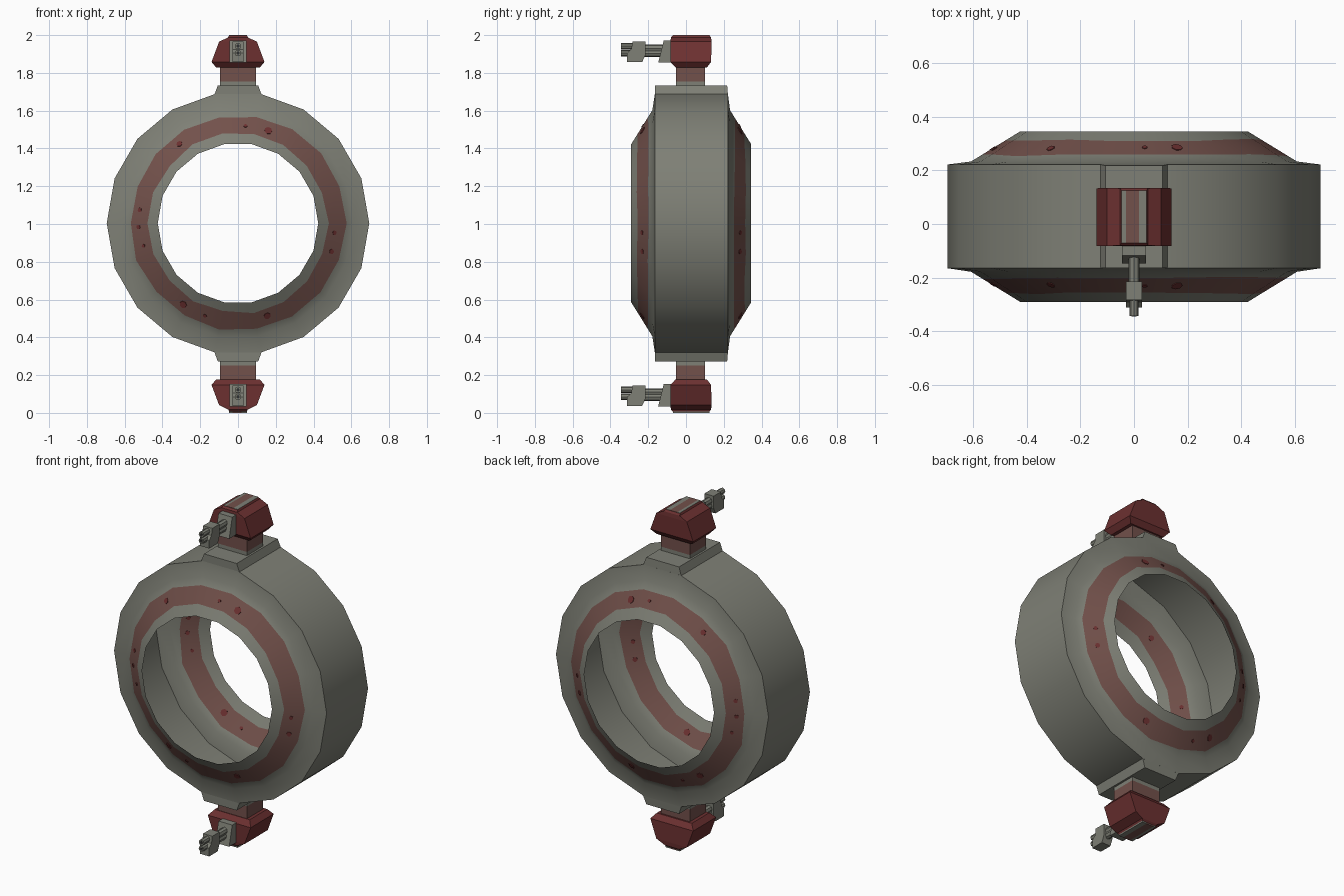
import bpy, bmesh, math, random
from mathutils import Vector

if "Cube" in bpy.data.objects:
    bpy.data.objects.remove(bpy.data.objects["Cube"])

random.seed(4)


def mat(name, rgb):
    m = bpy.data.materials.new(name)
    m.diffuse_color = (*rgb, 1)
    m.use_nodes = True
    m.node_tree.nodes["Principled BSDF"].inputs["Base Color"].default_value = m.diffuse_color
    return m


GREY = mat("warm grey metal", (0.21, 0.215, 0.18))
RUST = mat("worn red paint", (0.17, 0.082, 0.07))
RED = mat("deep red paint", (0.15, 0.03, 0.03))
DARK = mat("dark bore", (0.03, 0.03, 0.028))
MATS = [GREY, RUST, RED, DARK]
CZ = 1.004          # height of the ring centre
SIDES = 18


def finish(bm, name, smooth=False, fix=True):
    if fix:
        bmesh.ops.recalc_face_normals(bm, faces=bm.faces[:])
    me = bpy.data.meshes.new(name)
    bm.to_mesh(me)
    bm.free()
    for m in MATS:
        me.materials.append(m)
    ob = bpy.data.objects.new(name, me)
    bpy.context.collection.objects.link(ob)
    if smooth:
        bpy.ops.object.select_all(action='DESELECT')
        ob.select_set(True)
        bpy.context.view_layer.objects.active = ob
        bpy.ops.object.shade_smooth_by_angle(angle=math.radians(30))
    return ob


def loft(name, sections, colours, flip=False):
    """Stack of rectangles (half width, y0, y1, z), one colour per level."""
    bm = bmesh.new()
    rows = []
    for hx, y0, y1, z in sections:
        if flip:
            z = 0 if z == 2 else 2.006 - z
        rows.append([bm.verts.new(c) for c in
                     ((-hx, y0, z), (hx, y0, z), (hx, y1, z), (-hx, y1, z))])
    bm.faces.new(rows[0]).material_index = colours[0]
    bm.faces.new(rows[-1]).material_index = colours[-1]
    for a, b, c in zip(rows, rows[1:], colours):
        for i in range(4):
            j = (i + 1) % 4
            bm.faces.new((a[i], a[j], b[j], b[i])).material_index = c
    return finish(bm, name)


def prism(name, profile, hx, dz):
    """Side profile (y, z) extruded across x."""
    bm = bmesh.new()
    f = bm.faces.new([bm.verts.new((-hx, y, z + dz)) for y, z in profile])
    ext = bmesh.ops.extrude_face_region(bm, geom=[f])
    moved = [v for v in ext["geom"] if isinstance(v, bmesh.types.BMVert)]
    bmesh.ops.translate(bm, vec=(2 * hx, 0, 0), verts=moved)
    return finish(bm, name)


def rod(name, p, q, r, sides=8, colour=0, smooth=True):
    bm = bmesh.new()
    p, q = Vector(p), Vector(q)
    d = q - p
    bmesh.ops.create_cone(bm, cap_ends=True, segments=sides, radius1=r, radius2=r, depth=d.length)
    rot = d.to_track_quat('Z', 'Y').to_matrix().to_4x4()
    bmesh.ops.transform(bm, matrix=rot, verts=bm.verts[:])
    bmesh.ops.translate(bm, vec=(p + q) / 2, verts=bm.verts[:])
    for f in bm.faces:
        f.material_index = colour
    return finish(bm, name, smooth)


# Hollow ring shell, open at the hole, with a ragged painted band on each cone
R_IN, R_KINK, R_OUT = 0.425, 0.608, 0.695


def cone_y(r, side):
    t = (r - R_IN) / (R_KINK - R_IN)
    return -0.29 + 0.112 * t if side < 0 else 0.345 - 0.112 * t


bm = bmesh.new()
half = [(R_IN, 0), (0.477, 0.007), (0.57, 0.007), (R_KINK, 0)]
profile = [(r, cone_y(r, -1), j, -1) for r, j in half]
profile += [(R_OUT, -0.165, 0, 0), (R_OUT, 0.222, 0, 0)]
profile += [(r, cone_y(r, 1), j, 1) for r, j in reversed(half)]
rows = []
for r, y, jit, side in profile:
    row = []
    for i in range(SIDES):
        a = math.tau * i / SIDES
        rr = r + random.uniform(-jit, jit)
        yy = cone_y(rr, side) if side else y
        row.append(bm.verts.new((rr * math.cos(a), yy, CZ + rr * math.sin(a))))
    rows.append(row)
for k, (a, b) in enumerate(zip(rows, rows[1:])):
    for i in range(SIDES):
        j = (i + 1) % SIDES
        f = bm.faces.new((a[i], b[i], b[j], a[j]))
        f.material_index = 1 if k in (1, 7) else 0
bm.normal_update()
outer = [f for f in bm.faces if abs(f.normal.y) < 0.1][0]
mid = outer.calc_center_median()
if outer.normal.dot(mid - Vector((0, mid.y, CZ))) < 0:
    bmesh.ops.reverse_faces(bm, faces=bm.faces[:])
finish(bm, "ring_shell", smooth=True, fix=False)

# Red chips, thin discs lying in the cone facets
chips = [(0.16, 0.49, .021), (-0.31, 0.42, .016), (0.04, 0.515, .010), (-0.52, 0.07, .012),
         (-0.527, -0.02, .012), (-0.5, -0.12, .010), (0.51, -0.05, .012), (0.495, -0.15, .014),
         (-0.29, -0.43, .020), (-0.175, -0.49, .010), (0.155, -0.49, .019)]
for side in (-1, 1):
    for x, z, r in chips:
        step = math.tau / SIDES
        am = (math.floor(math.atan2(z, x) / step) + 0.5) * step
        reach = (x * math.cos(am) + z * math.sin(am)) / math.cos(step / 2)
        c = Vector((x, cone_y(reach, side), CZ + z))
        slope = 0.112 / ((R_KINK - R_IN) * math.cos(step / 2))
        n = Vector((math.cos(am) * slope, side, math.sin(am) * slope)).normalized()
        rod("paint_chip", c - n * 0.003, c + n * 0.003, r, 7, 2, False)

# Turret at the top and its mirrored twin at the bottom
for flip, label in ((False, "top"), (True, "bottom")):
    loft(label + "_mount", [(.125, -.165, .222, 1.685), (.107, -.165, .218, 1.733)], [0], flip)
    loft(label + "_neck", [(.095, -.052, .10, 1.73), (.095, -.052, .10, 1.755),
                           (.095, -.052, .10, 1.84)], [0, 1], flip)
    loft(label + "_head", [(.115, -.055, .11, 1.828), (.14, -.082, .133, 1.858),
                           (.10, -.082, .135, 1.965), (.052, -.08, .133, 1.988),
                           (.047, -.07, .125, 1.998)], [2, 2, 2, 2], flip)
    # worn stripes on the crown of the head
    for x0, x1, c in ((-.047, -.03, 0), (-.03, .018, 1), (.018, .047, 0)):
        plate = loft(label + "_crown_stripe", [((x1 - x0) / 2, -.07, .125, 1.996),
                                               ((x1 - x0) / 2, -.07, .125, 2)], [c], flip)
        plate.location.x = (x0 + x1) / 2

    # twin gun, same way up on both heads
    dz = -1.82 if flip else 0
    prism(label + "_gun_bracket", [(-.075, 1.855), (-.147, 1.855), (-.118, 1.972), (-.075, 1.972)], .045, dz)
    for z in (1.903, 1.93):
        rod(label + "_gun_arm", (0, -.12, z + dz), (0, -.22, z + dz), .02)
    prism(label + "_gun_body", [(-.215, 1.965), (-.283, 1.965), (-.29, 1.925), (-.312, 1.905),
                                (-.312, 1.857), (-.232, 1.857), (-.215, 1.895)], .03, dz)
    for z in (1.942, 1.905):
        rod(label + "_muzzle", (0, -.27, z + dz), (0, -.343, z + dz), .017)
        rod(label + "_bore", (0, -.34, z + dz), (0, -.345, z + dz), .009, 8, 3)
